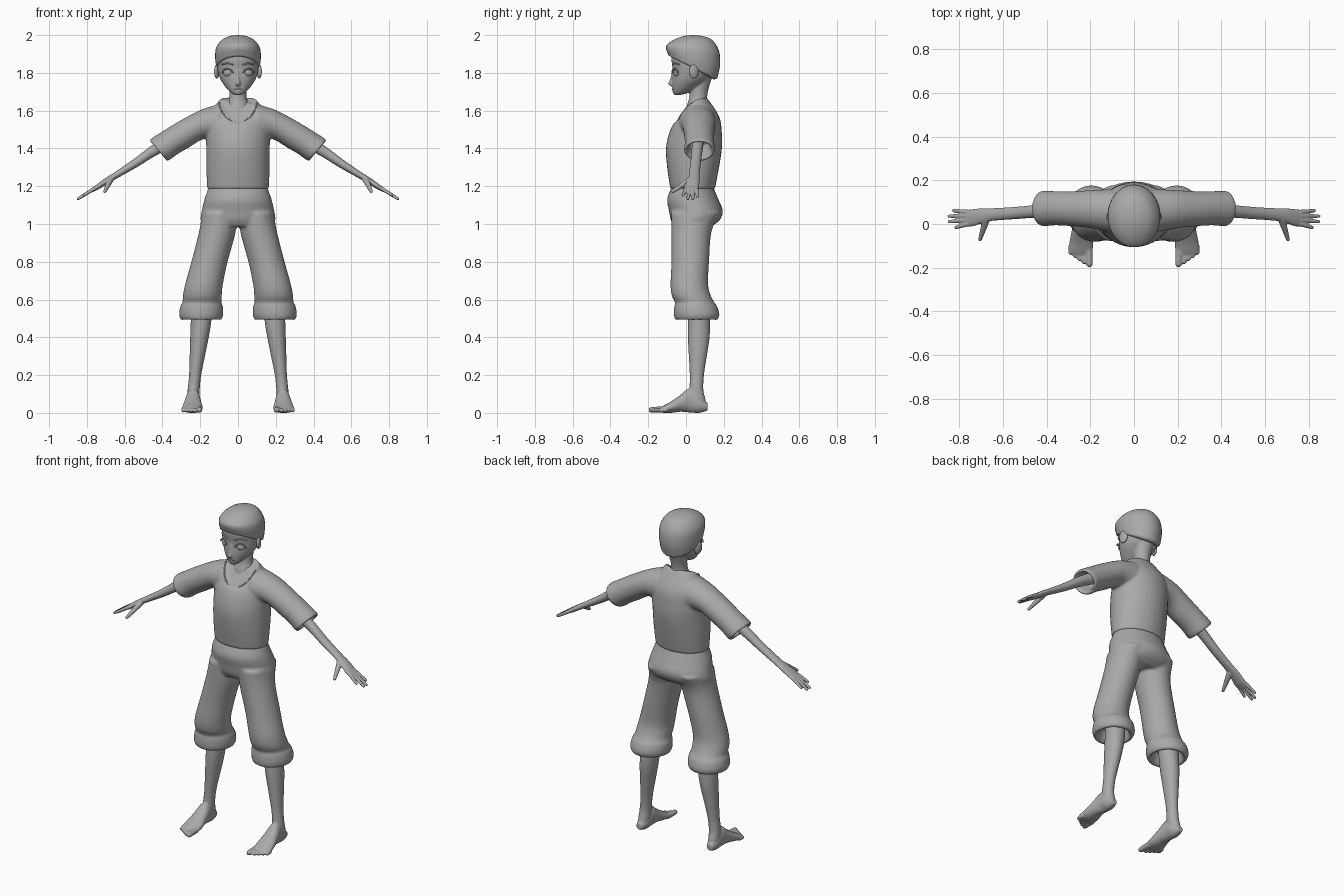
import bpy, bmesh, math
from mathutils import Vector

cube = bpy.data.objects.get("Cube")
if cube:
    bpy.data.objects.remove(cube)

grey = bpy.data.materials.new("plain grey")
grey.use_nodes = True
grey.diffuse_color = (0.4, 0.4, 0.4, 1)
grey.node_tree.nodes["Principled BSDF"].inputs["Base Color"].default_value = (0.4, 0.4, 0.4, 1)


# Cross-sections: centre, two half axes, and a lift of the sides (saddle)
def level(z, x0, x1, y0, y1, tilt=0, saddle=0):
    return (Vector(((x0 + x1) / 2, (y0 + y1) / 2, z)), Vector(((x1 - x0) / 2, 0, 0)),
            Vector((0, (y1 - y0) / 2, tilt)), saddle)


def centred(z, rx, y0, y1, tilt=0, saddle=0):
    return level(z, -rx, rx, y0, y1, tilt, saddle)


def upright(y, x0, x1, z0, z1):
    return (Vector(((x0 + x1) / 2, y, (z0 + z1) / 2)), Vector(((x1 - x0) / 2, 0, 0)),
            Vector((0, 0, (z1 - z0) / 2)), 0)


def slanted(xt, zt, xb, zb, y0, y1):
    return (Vector(((xt + xb) / 2, (y0 + y1) / 2, (zt + zb) / 2)),
            Vector(((xt - xb) / 2, 0, (zt - zb) / 2)), Vector((0, (y1 - y0) / 2, 0)), 0)


def spline(a, b, c, d, t):
    return b + (c - a) * (0.5 * t) + (a * 2 - b * 5 + c * 4 - d) * (0.5 * t * t) \
        + (b * 3 - a - c * 3 + d) * (0.5 * t ** 3)


def loft(bm, rings, side=1, steps=4, n=32):
    """Closed tube through the rings, smoothly interpolated; side=-1 mirrors it."""
    last = len(rings) - 1
    dense = []
    for i in range(last):
        four = [rings[min(max(i + k, 0), last)] for k in (-1, 0, 1, 2)]
        for s in range(steps):
            dense.append([spline(*[r[j] for r in four], s / steps) for j in range(4)])
    dense.append(rings[-1])
    loops = []
    for c, u, v, saddle in dense:
        loop = []
        for k in range(n):
            a = math.tau * k / n
            p = c + u * math.cos(a) + v * math.sin(a)
            p.z += saddle * math.cos(a) ** 2
            p.x *= side
            loop.append(bm.verts.new(p))
        loops.append(loop)
    faces = [bm.faces.new(loops[0]), bm.faces.new(loops[-1])]
    for a, b in zip(loops, loops[1:]):
        for k in range(n):
            faces.append(bm.faces.new((a[k - 1], a[k], b[k], b[k - 1])))
    bmesh.ops.recalc_face_normals(bm, faces=faces)


def digit(bm, p0, p1, r0, r1, side):
    """Tapered finger or toe with a rounded tip."""
    p0, p1 = Vector(p0), Vector(p1)
    d = (p1 - p0).normalized()
    u = d.cross(Vector((0, 0, 1))).normalized()
    v = d.cross(u)
    rings = [(p, u * r, v * r, 0) for p, r in
             ((p0, r0), (p0.lerp(p1, 0.5), (r0 + r1) / 2), (p1 - d * r1, r1),
              (p1 - d * r1 * 0.3, r1 * 0.75), (p1, r1 * 0.2))]
    loft(bm, rings, side, 2, 12)


def finish(name, bm, voxel=0, smooth=4):
    mesh = bpy.data.meshes.new(name)
    for f in bm.faces:
        f.smooth = True
    bm.to_mesh(mesh)
    bm.free()
    ob = bpy.data.objects.new(name, mesh)
    bpy.context.collection.objects.link(ob)
    mesh.materials.append(grey)
    if voxel:
        rem = ob.modifiers.new("fuse", 'REMESH')
        rem.mode, rem.voxel_size, rem.use_smooth_shade = 'VOXEL', voxel, True
        sm = ob.modifiers.new("soften", 'SMOOTH')
        sm.factor, sm.iterations = 0.5, smooth
    return ob


def ball(name, loc, size, yaw=0):
    bm = bmesh.new()
    bmesh.ops.create_uvsphere(bm, u_segments=24, v_segments=14, radius=1)
    ob = finish(name, bm)
    ob.location, ob.scale, ob.rotation_euler = loc, size, (0, 0, yaw)


def line(name, pts, r):
    cu = bpy.data.curves.new(name, 'CURVE')
    cu.dimensions, cu.bevel_depth, cu.bevel_resolution = '3D', r, 2
    cu.use_fill_caps = True
    sp = cu.splines.new('POLY')
    sp.points.add(len(pts) - 1)
    for q, p in zip(sp.points, pts):
        q.co = (*p, 1)
    cu.materials.append(grey)
    bpy.context.collection.objects.link(bpy.data.objects.new(name, cu))


# Shirt: torso and hollow sleeves fused together
neckline = centred(1.605, .10, -.05, .11, .065, .04)
bm = bmesh.new()
loft(bm, [centred(1.185, .163, -.083, .153), centred(1.3, .168, -.1, .175),
          centred(1.4, .168, -.106, .19), centred(1.48, .17, -.09, .19),
          centred(1.55, .165, -.067, .175, .02, .01), neckline])
for s in (1, -1):
    loft(bm, [slanted(.1, 1.635, .1, 1.44, -.04, .16), slanted(.2, 1.603, .18, 1.45, -.02, .155),
              slanted(.31, 1.545, .26, 1.405, -.01, .15), slanted(.4, 1.49, .32, 1.37, -.006, .15),
              slanted(.465, 1.447, .37, 1.335, -.01, .152),
              slanted(.452, 1.436, .38, 1.352, .006, .136),
              slanted(.37, 1.475, .315, 1.405, .02, .12)], s)
finish("shirt", bm, .007)

# Collar edge along the front of the neckline
c, u, v, lift = neckline
collar = []
for k in range(25):
    a = math.pi * (1 + k / 24)
    collar.append(c + u * math.cos(a) + v * math.sin(a) + Vector((0, 0, lift * math.cos(a) ** 2 - .003)))
line("collar_edge", collar, .004)

# Trousers: hips and hollow legs with turned-up cuffs
bm = bmesh.new()
loft(bm, [centred(1.24, .14, -.06, .13), centred(1.19, .157, -.079, .147),
          centred(1.13, .178, -.1, .172), centred(1.07, .192, -.09, .195),
          centred(1.02, .198, -.08, .178), centred(.985, .17, -.06, .13)])
for s in (1, -1):
    loft(bm, [level(1.06, .005, .19, -.08, .18), level(.96, .012, .206, -.077, .135),
              level(.8, .055, .247, -.077, .122), level(.68, .08, .28, -.082, .117),
              level(.62, .086, .292, -.075, .132), level(.585, .088, .294, -.058, .15),
              level(.565, .08, .305, -.062, .165), level(.52, .078, .312, -.064, .177),
              level(.492, .09, .3, -.055, .165), level(.502, .108, .282, -.035, .145),
              level(.56, .12, .268, -.02, .135)], s)
finish("trousers", bm, .008)

for s, side in ((1, "left"), (-1, "right")):
    # Arm, flat palm, four fingers and a thumb
    bm = bmesh.new()
    loft(bm, [slanted(.325, 1.505, .285, 1.44, .035, .1), slanted(.465, 1.41, .435, 1.362, .029, .087),
              slanted(.56, 1.338, .536, 1.3, .022, .078), slanted(.663, 1.268, .643, 1.24, .014, .072),
              slanted(.708, 1.239, .69, 1.213, .003, .072), slanted(.75, 1.208, .735, 1.185, -.012, .068),
              slanted(.782, 1.182, .772, 1.168, -.008, .064)], s)
    for y0, y1, x in ((.055, .062, .832), (.037, .036, .853), (.018, .01, .852), (0, -.018, .822)):
        digit(bm, (.76, y0, 1.188), (x, y1, 1.187 - (x - .76) * .62), .011, .008, s)
    digit(bm, (.675, .025, 1.237), (.707, -.077, 1.168), .018, .009, s)
    finish(side + "_arm", bm, .004, 3)

    # Lower leg, foot and toes
    bm = bmesh.new()
    loft(bm, [level(.62, .14, .25, .01, .125), level(.5, .14, .25, .01, .127),
              level(.4, .155, .253, .01, .125), level(.3, .175, .256, .015, .11),
              level(.2, .195, .259, .02, .095), level(.12, .203, .267, .018, .092),
              level(.06, .205, .27, .015, .105), level(.02, .21, .268, .02, .1)], s)
    loft(bm, [upright(.115, .22, .258, .012, .05), upright(.07, .203, .272, 0, .09),
              upright(.02, .2, .275, .002, .13), upright(-.03, .194, .285, .006, .095),
              upright(-.08, .187, .295, 0, .06), upright(-.12, .189, .299, 0, .038),
              upright(-.138, .2, .29, .006, .028)], s)
    digit(bm, (.207, -.11, .018), (.203, -.198, .016), .018, .015, s)
    for i in range(4):
        digit(bm, (.232 + .019 * i, -.1, .016), (.23 + .02 * i, -.184 + .014 * i, .012), .012, .011, s)
    finish(side + "_leg", bm, .005, 3)

    # Eye, lid, brow and ear
    ball(side + "_eye", (s * .056, -.051, 1.8), (.023, .012, .018), s * .45)
    lid = [(s * (.056 + .028 * math.cos(a)), -.06 + .014 * math.cos(a), 1.8 + .021 * math.sin(a))
           for a in [math.pi * k / 10 for k in range(11)]]
    line(side + "_eyelid", lid, .004)
    line(side + "_brow", [(s * .025, -.071, 1.842), (s * .055, -.06, 1.852), (s * .085, -.036, 1.845)], .004)
    ball(side + "_ear", (s * .112, .042, 1.808), (.012, .026, .038), s * .35)

# Head, nose and neck
bm = bmesh.new()
loft(bm, [centred(1.683, .016, -.062, -.03), centred(1.697, .04, -.07, .02),
          centred(1.73, .07, -.073, .075), centred(1.77, .095, -.073, .125),
          centred(1.82, .108, -.071, .15), centred(1.88, .109, -.077, .158),
          centred(1.93, .095, -.06, .14), centred(1.965, .05, -.01, .09)])
loft(bm, [centred(1.81, .006, -.075, -.05), centred(1.765, .010, -.085, -.05),
          centred(1.742, .014, -.096, -.05), centred(1.73, .009, -.082, -.05)], 1, 3, 16)
loft(bm, [centred(1.78, .055, .035, .14), centred(1.71, .046, .022, .118),
          centred(1.66, .047, .015, .112), centred(1.61, .068, 0, .12), centred(1.56, .06, 0, .11)])
finish("head", bm, .005, 3)
line("mouth", [(-.022, -.067, 1.716), (0, -.073, 1.714), (.022, -.067, 1.716)], .003)

# Hair cap, low at the nape and high over the brow
bm = bmesh.new()
loft(bm, [centred(1.826, .1, -.07, .145, -.06), centred(1.83, .113, -.09, .163, -.06),
          centred(1.85, .118, -.097, .172, -.053), centred(1.89, .121, -.106, .181, -.04),
          centred(1.935, .115, -.1, .174, -.015), centred(1.975, .085, -.065, .138),
          centred(1.994, .045, -.015, .09), centred(2.0, .008, .03, .05)])
finish("hair", bm)
